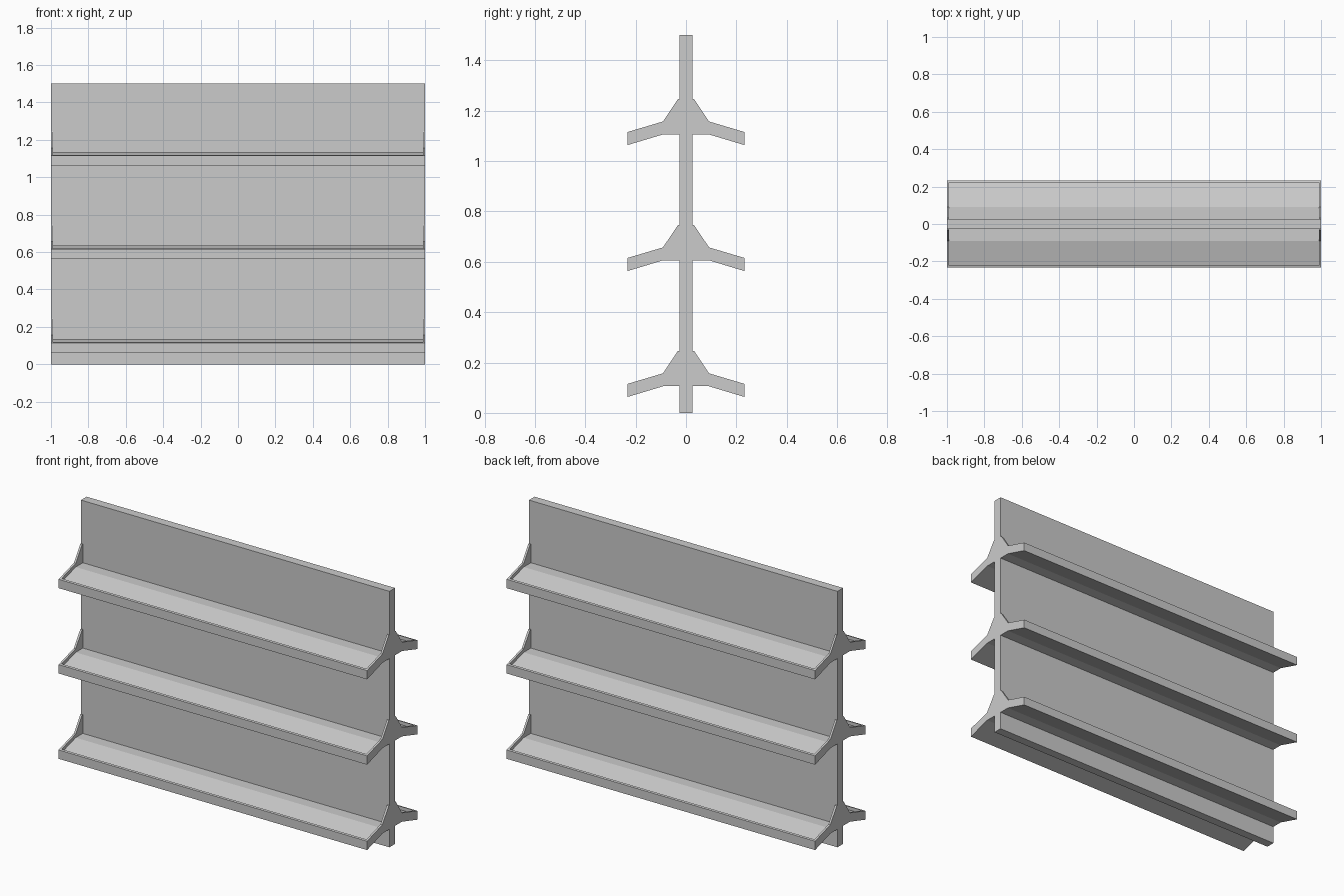
import bpy, bmesh

if "Cube" in bpy.data.objects:
    bpy.data.objects.remove(bpy.data.objects["Cube"])


def extrude_profile(name, profile, half_length):
    """Extrude a (y, z) profile along x, centred on x = 0."""
    bm = bmesh.new()
    face = bm.faces.new([bm.verts.new((-half_length, y, z)) for y, z in profile])
    result = bmesh.ops.extrude_face_region(bm, geom=[face])
    moved = [v for v in result["geom"] if isinstance(v, bmesh.types.BMVert)]
    bmesh.ops.translate(bm, verts=moved, vec=(2 * half_length, 0, 0))
    bmesh.ops.recalc_face_normals(bm, faces=bm.faces)
    mesh = bpy.data.meshes.new(name)
    bm.to_mesh(mesh)
    bm.free()
    obj = bpy.data.objects.new(name, mesh)
    bpy.context.collection.objects.link(obj)
    return obj


# Upright back panel shared by both sides
extrude_profile("back_panel", [(-0.026, 0), (0.026, 0), (0.026, 1.5), (-0.026, 1.5)], 1.0)

# Shelf arm outline, including the raised end brackets
shelf = extrude_profile("shelves", [
    (0.026, 0.106), (0.09, 0.106), (0.233, 0.063), (0.233, 0.115),
    (0.0915, 0.157), (0.032, 0.246), (0.026, 0.246)], 1.0)

# Trough cutter leaves a front lip and thin end brackets
cutter = extrude_profile("trough_cutter", [
    (0.01, 0.136), (0.0915, 0.136), (0.222, 0.098), (0.222, 0.3), (0.01, 0.3)], 0.988)
cutter.hide_render = True
cutter.hide_set(True)

trough = shelf.modifiers.new("trough", "BOOLEAN")
trough.operation = "DIFFERENCE"
trough.solver = "EXACT"
trough.object = cutter

# Mirror to the other side of the panel
mirror = shelf.modifiers.new("both_sides", "MIRROR")
mirror.use_axis = (False, True, False)
mirror.use_mirror_merge = False

# Three tiers
tiers = shelf.modifiers.new("tiers", "ARRAY")
tiers.count = 3
tiers.use_relative_offset = False
tiers.use_constant_offset = True
tiers.constant_offset_displace = (0, 0, 0.5)
